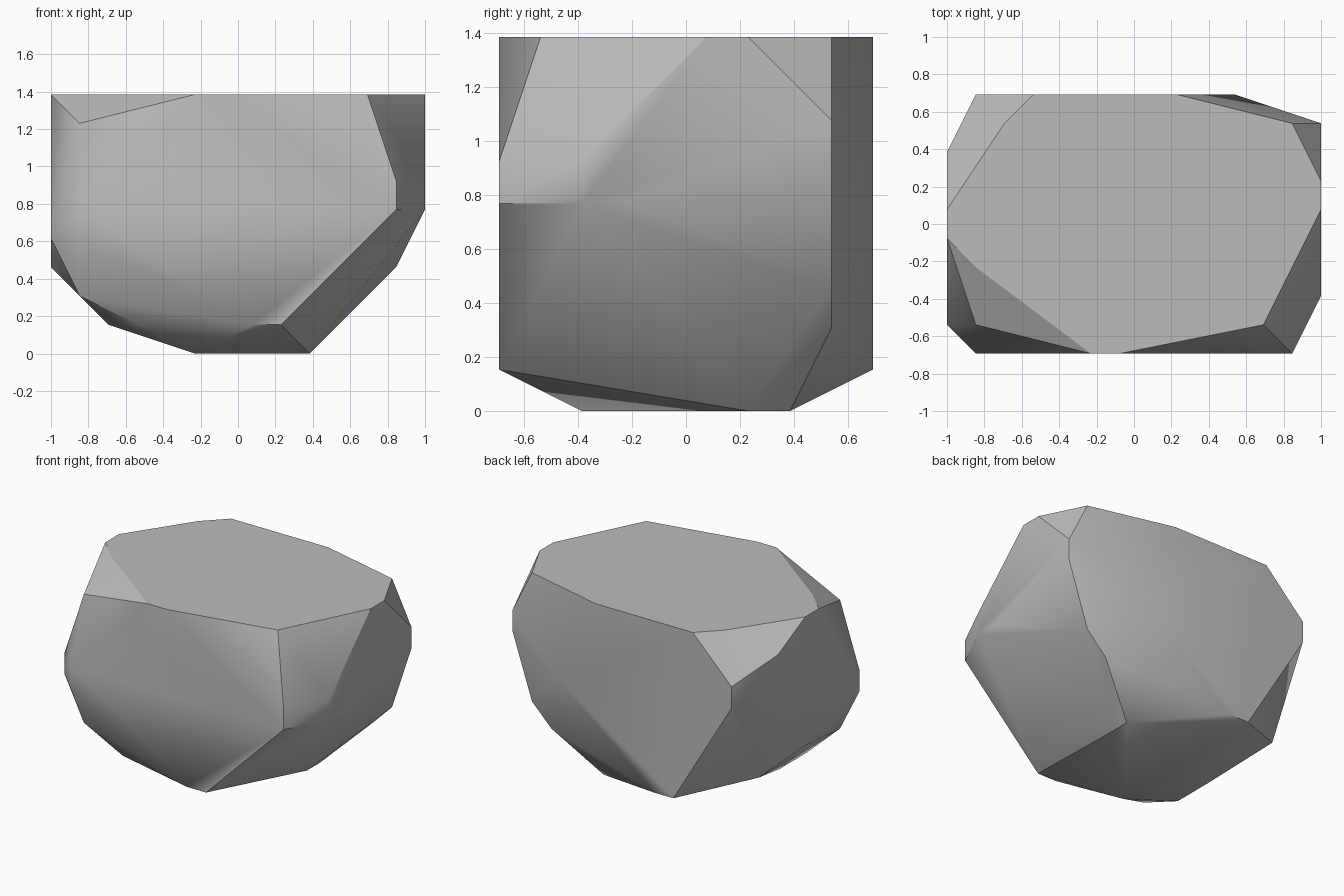
import bpy, bmesh, math
from mathutils import Vector

cube = bpy.data.objects.get("Cube")
if cube:
    bpy.data.objects.remove(cube, do_unlink=True)

# The boulder fills a box of whole grid steps; its flat sides touch the box walls
WIDTH, DEPTH, HEIGHT = 13, 9, 9
STEP = 2 / WIDTH

# Outline of the flat patch on each wall, in grid steps
top_outline = [(0, 4), (1, 3), (5, 0), (6, 0), (11, 1), (13, 5), (13, 6),
               (12, 8), (8, 9), (3, 9), (2, 8), (0, 5)]
bottom_outline = [(5, 2), (9, 6), (9, 7)]
front_outline = [(12, 6), (12, 5), (8, 1), (7, 1), (1, 4), (1, 5)]
back_outline = [(1, 7), (1, 6), (4, 1), (5, 1), (10, 5)]
right_wall_outline = [(2, 6), (2, 5), (3, 5), (8, 6), (8, 7)]
left_wall_outline = [(1, 5), (1, 4), (5, 3), (7, 8)]

# Chipped corners that lie between the walls
chips = [(1, 1, 8), (12, 8, 3), (11, 8, 2), (1, 7, 2), (1, 1, 2),
         (2, 2, 1), (2, 3, 1), (2, 4, 1), (3, 1, 1)]


def on_wall(outline, axis, level):
    """Lift a flat outline onto the wall at the given level of an axis."""
    lifted = []
    for first, second in outline:
        point = [first, second]
        point.insert(axis, level)
        lifted.append(tuple(point))
    return lifted


def to_model(point):
    """Turn grid steps into centred model units."""
    x, y, z = point
    return Vector((x - WIDTH / 2, y - DEPTH / 2, z)) * STEP


points = (on_wall(top_outline, 2, HEIGHT) + on_wall(bottom_outline, 2, 0)
          + on_wall(front_outline, 1, 0) + on_wall(back_outline, 1, DEPTH)
          + on_wall(left_wall_outline, 0, 0)
          + on_wall(right_wall_outline, 0, WIDTH) + chips)

# Wrap the outlines in one tight skin and merge its flat areas
bm = bmesh.new()
for point in points:
    bm.verts.new(to_model(point))
bmesh.ops.convex_hull(bm, input=bm.verts[:])
bmesh.ops.delete(bm, geom=[v for v in bm.verts if not v.link_faces], context='VERTS')
bmesh.ops.dissolve_limit(bm, angle_limit=math.radians(1),
                         verts=bm.verts[:], edges=bm.edges[:])
bmesh.ops.recalc_face_normals(bm, faces=bm.faces[:])

mesh = bpy.data.meshes.new("boulder")
bm.to_mesh(mesh)
bm.free()
boulder = bpy.data.objects.new("boulder", mesh)
bpy.context.collection.objects.link(boulder)

# Plain grey stone
stone = bpy.data.materials.new("grey_stone")
stone.use_nodes = True
grey = (0.5, 0.5, 0.5, 1)
stone.diffuse_color = grey
stone.node_tree.nodes["Principled BSDF"].inputs["Base Color"].default_value = grey
mesh.materials.append(stone)

# Soft shading across shallow bends, crisp ridges elsewhere
bpy.ops.object.select_all(action='DESELECT')
boulder.select_set(True)
bpy.context.view_layer.objects.active = boulder
bpy.ops.object.shade_smooth_by_angle(angle=math.radians(30))
